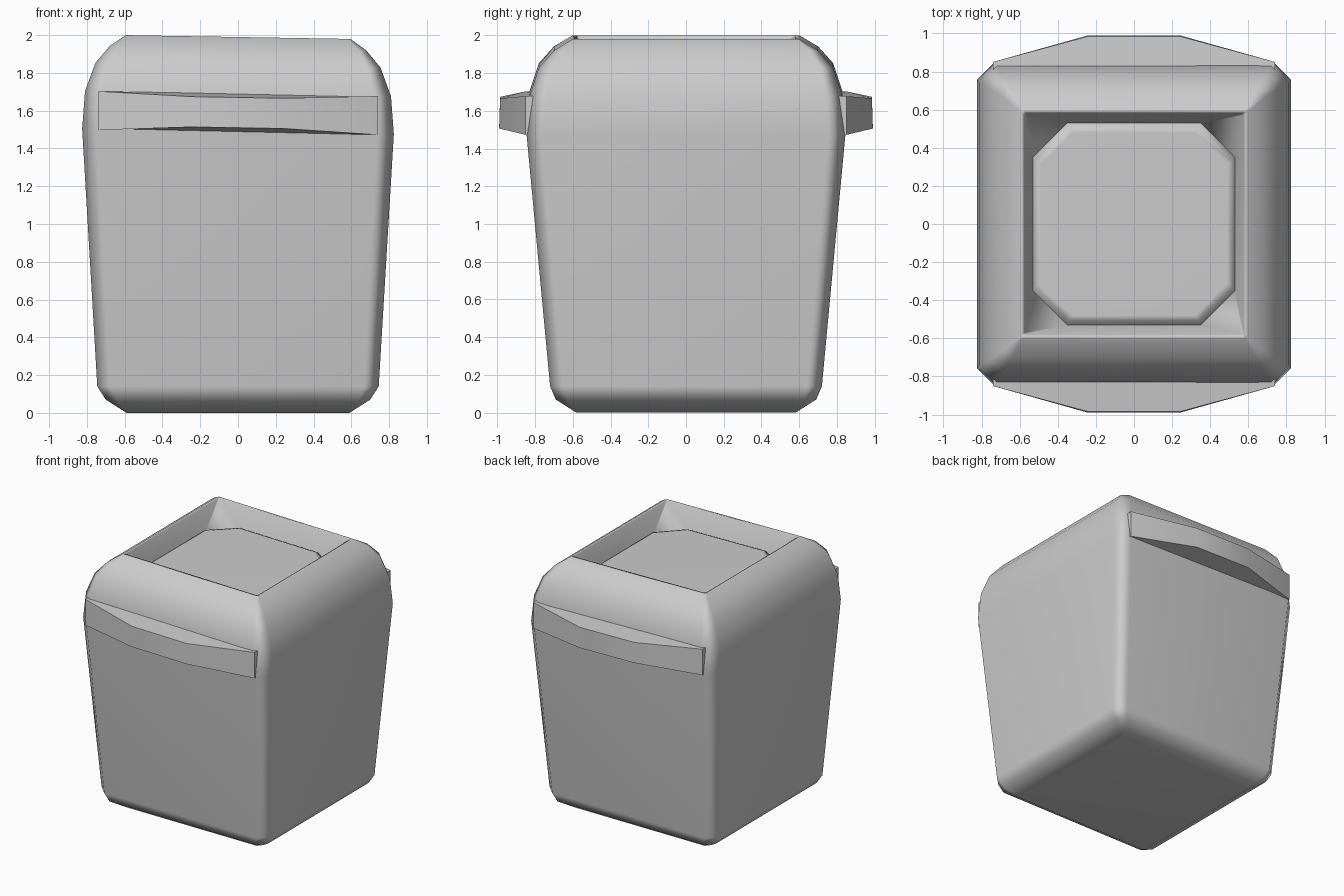
import bpy
import bmesh

cube = bpy.data.objects.get("Cube")
if cube:
    bpy.data.objects.remove(cube, do_unlink=True)

grey = bpy.data.materials.new("light_grey")
grey.use_nodes = True
grey.diffuse_color = (0.6, 0.6, 0.6, 1)
grey.node_tree.nodes["Principled BSDF"].inputs["Base Color"].default_value = (0.6, 0.6, 0.6, 1)


def lean(x, z):
    """The upper part drops slightly towards the left side."""
    return z - 0.017 * (x + 0.6) * min(max((z - 1.2) / 0.3, 0), 1)


def octagon(hx, hy, cut):
    """Rectangle outline with cut corners, counterclockwise."""
    a, b = hx - cut, hy - cut
    return [(hx, -b), (hx, b), (a, hy), (-a, hy),
            (-hx, b), (-hx, -b), (-a, -hy), (a, -hy)]


def loft(name, rings):
    """Skin a stack of 3D rings and cap both ends."""
    bm = bmesh.new()
    loops = [[bm.verts.new((x, y, lean(x, z))) for x, y, z in ring] for ring in rings]
    n = len(loops[0])
    for low, high in zip(loops, loops[1:]):
        for i in range(n):
            j = (i + 1) % n
            bm.faces.new((low[i], low[j], high[j], high[i]))
    bm.faces.new(loops[0][::-1])
    bm.faces.new(loops[-1])
    bmesh.ops.recalc_face_normals(bm, faces=bm.faces)
    mesh = bpy.data.meshes.new(name)
    bm.to_mesh(mesh)
    bm.free()
    mesh.materials.append(grey)
    obj = bpy.data.objects.new(name, mesh)
    bpy.context.collection.objects.link(obj)
    bpy.ops.object.select_all(action='DESELECT')
    bpy.context.view_layer.objects.active = obj
    obj.select_set(True)
    bpy.ops.object.shade_smooth_by_angle(angle=1.22)
    weighted = obj.modifiers.new("even_shading", 'WEIGHTED_NORMAL')
    weighted.keep_sharp = True
    return obj


# Tapered body with rounded shoulders, sunken top and raised centre panel
# (half width, half depth, height, corner cut)
profile = [
    (0.59, 0.58, 0.00, 0.02), (0.70, 0.69, 0.07, 0.06), (0.745, 0.72, 0.14, 0.08),
    (0.825, 0.845, 1.50, 0.09), (0.81, 0.83, 1.70, 0.09), (0.755, 0.78, 1.85, 0.07),
    (0.68, 0.70, 1.94, 0.04), (0.595, 0.60, 2.00, 0.01), (0.575, 0.58, 2.00, 0.01),
    (0.53, 0.53, 1.83, 0.18), (0.515, 0.505, 1.86, 0.175), (0.49, 0.48, 1.87, 0.17),
]
loft("bin_body", [[(x, y, z) for x, y in octagon(hx, hy, cut)]
                  for hx, hy, z, cut in profile])

# Bowed grip ledge on the front and back
# (half length at wall, half length of outer edge, wall height, outer height)
for name, side in (("front_grip", -1), ("back_grip", 1)):
    rings = []
    for wall_z, edge_z, edge_y in ((1.495, 1.52, 0.99), (1.70, 1.68, 0.985)):
        rings.append([(-0.74, side * 0.78, wall_z), (-0.74, side * 0.85, wall_z),
                      (-0.24, side * edge_y, edge_z), (0.24, side * edge_y, edge_z),
                      (0.74, side * 0.85, wall_z), (0.74, side * 0.78, wall_z)])
    loft(name, rings)
